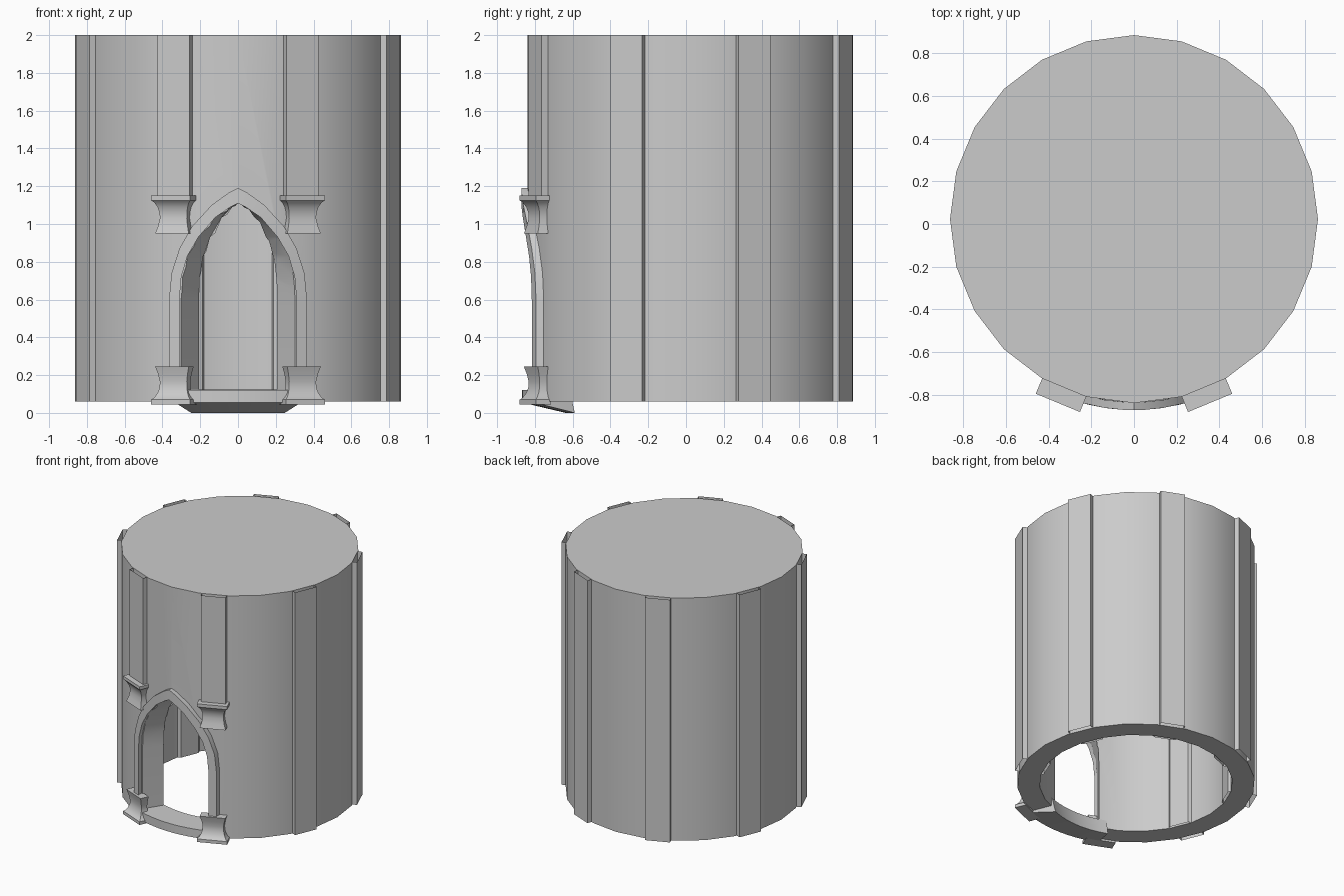
import bpy, bmesh, math
from mathutils import Vector

cube = bpy.data.objects.get("Cube")
if cube:
    bpy.data.objects.remove(cube, do_unlink=True)

CY = 0.023          # tower axis offset in y
R, R_IN = 0.862, 0.70
SIDES = 24
Z0, Z1 = 0.06, 2.0

stone = bpy.data.materials.new("grey_stone")
stone.use_nodes = True
GREY = (0.6, 0.6, 0.6, 1)
stone.diffuse_color = GREY
stone.node_tree.nodes["Principled BSDF"].inputs["Base Color"].default_value = GREY


def polar(deg, r, t, z):
    """Point at radius r and tangential offset t for a direction."""
    a = math.radians(deg)
    return Vector((r * math.cos(a) - t * math.sin(a),
                   CY + r * math.sin(a) + t * math.cos(a), z))


def on_front(x, z, r):
    """Point projected on the front of a cylinder of radius r."""
    return Vector((x, CY - math.sqrt(r * r - x * x), z))


def loft(name, sections, closed=True, caps=True, ring=False):
    """Skin a list of equal-length sections."""
    bm = bmesh.new()
    rows = [[bm.verts.new(p) for p in s] for s in sections]
    n = len(rows[0])
    pairs = list(zip(rows, rows[1:]))
    if ring:
        pairs.append((rows[-1], rows[0]))
    for a, b in pairs:
        for i in range(n if closed else n - 1):
            j = (i + 1) % n
            bm.faces.new((a[i], a[j], b[j], b[i]))
    if caps:
        bm.faces.new(rows[0])
        bm.faces.new(rows[-1])
    bmesh.ops.remove_doubles(bm, verts=bm.verts, dist=1e-5)
    bmesh.ops.recalc_face_normals(bm, faces=bm.faces)
    mesh = bpy.data.meshes.new(name)
    bm.to_mesh(mesh)
    bm.free()
    mesh.materials.append(stone)
    obj = bpy.data.objects.new(name, mesh)
    bpy.context.collection.objects.link(obj)
    return obj


def activate(obj):
    bpy.ops.object.select_all(action='DESELECT')
    obj.select_set(True)
    bpy.context.view_layer.objects.active = obj


def smooth(obj):
    activate(obj)
    bpy.ops.object.shade_smooth_by_angle(angle=math.radians(30))


# Pointed arch half-profiles, from the foot to the apex
outer = [(.365, .06), (.365, .6), (.352, .74), (.31, .87),
         (.245, .985), (.14, 1.1), (.05, 1.165), (0, 1.19)]
inner = [(.31, .06), (.31, .6), (.30, .72), (.268, .83),
         (.21, .93), (.12, 1.035), (.04, 1.09), (0, 1.11)]


def both(half):
    return half + [(-x, z) for x, z in reversed(half[:-1])]


# Hollow tower wall, closed on top
def ring(r, z):
    return [polar(i * 360 / SIDES, r, 0, z) for i in range(SIDES)]


wall = loft("tower_wall", [ring(R_IN, Z1 - .03), ring(R_IN, Z0),
                           ring(R, Z0), ring(R, Z1)])

# Doorway, splayed inwards
def splayed(y):
    s = 1 + (-.79 - y) * 2.23
    return [(x * s, y, max(z, .09)) for x, z in both(inner)]


cutter = loft("doorway_cutter", [splayed(-1.0), splayed(-.56)])
cutter.hide_render = True
cut = wall.modifiers.new("doorway", 'BOOLEAN')
cut.operation = 'DIFFERENCE'
cut.solver = 'EXACT'
cut.object = cutter
activate(wall)
bpy.ops.object.modifier_apply(modifier=cut.name)
bpy.data.objects.remove(cutter, do_unlink=True)
smooth(wall)

# Arch moulding wrapped on the wall
trim = loft("arch_moulding",
            [[on_front(*o, .858), on_front(*o, .895),
              on_front(*i, .895), on_front(*i, .858)]
             for o, i in zip(both(outer), both(inner))])
smooth(trim)

# Curved door sill with a sloping underside
sill_profile = [(.893, .055), (.893, .122), (.69, .125), (.66, 0)]
sill = loft("door_sill", [[polar(-90 + d, r, 0, z) for r, z in sill_profile]
                          for d in range(-22, 23, 4)])
smooth(sill)


# Pilasters outside, shallow ribs inside
def strip(name, deg, profile, z_low, z_high):
    return loft(name, [[polar(deg, r, t, z) for r, t in profile]
                       for z in (z_low, z_high)], closed=False, caps=False)


pilaster = [(.845, .093), (.89, .092), (.89, -.092), (.845, -.093)]
rib = [(.70, .1), (.675, .075), (.675, -.075), (.70, -.1)]
for k in range(8):
    deg = 22.5 + 45 * k
    at_door = k in (5, 6)
    strip(f"pilaster_{k + 1}", deg, pilaster, 1.13 if at_door else Z0, Z1)
    if not at_door:
        strip(f"inner_rib_{k + 1}", deg, rib, Z0, Z1 - .03)

# Scooped capitals and bases beside the door: (distance from wide end, half width, radius)
scoop = [(0, .112, .932), (.025, .112, .932), (.035, .1, .92), (.06, .086, .905),
         (.09, .078, .896), (.12, .077, .895), (.16, .084, .902), (.2, .096, .914)]


def block(name, deg, z_wide, direction):
    obj = loft(name, [[polar(deg, r, w, z_wide + direction * d),
                       polar(deg, r, -w, z_wide + direction * d),
                       polar(deg, .845, -w, z_wide + direction * d),
                       polar(deg, .845, w, z_wide + direction * d)]
                      for d, w, r in scoop])
    smooth(obj)


for side, deg in (("left", -67.5), ("right", -112.5)):
    block(f"{side}_capital", deg, 1.15, -1)
    block(f"{side}_base", deg, .045, 1)
